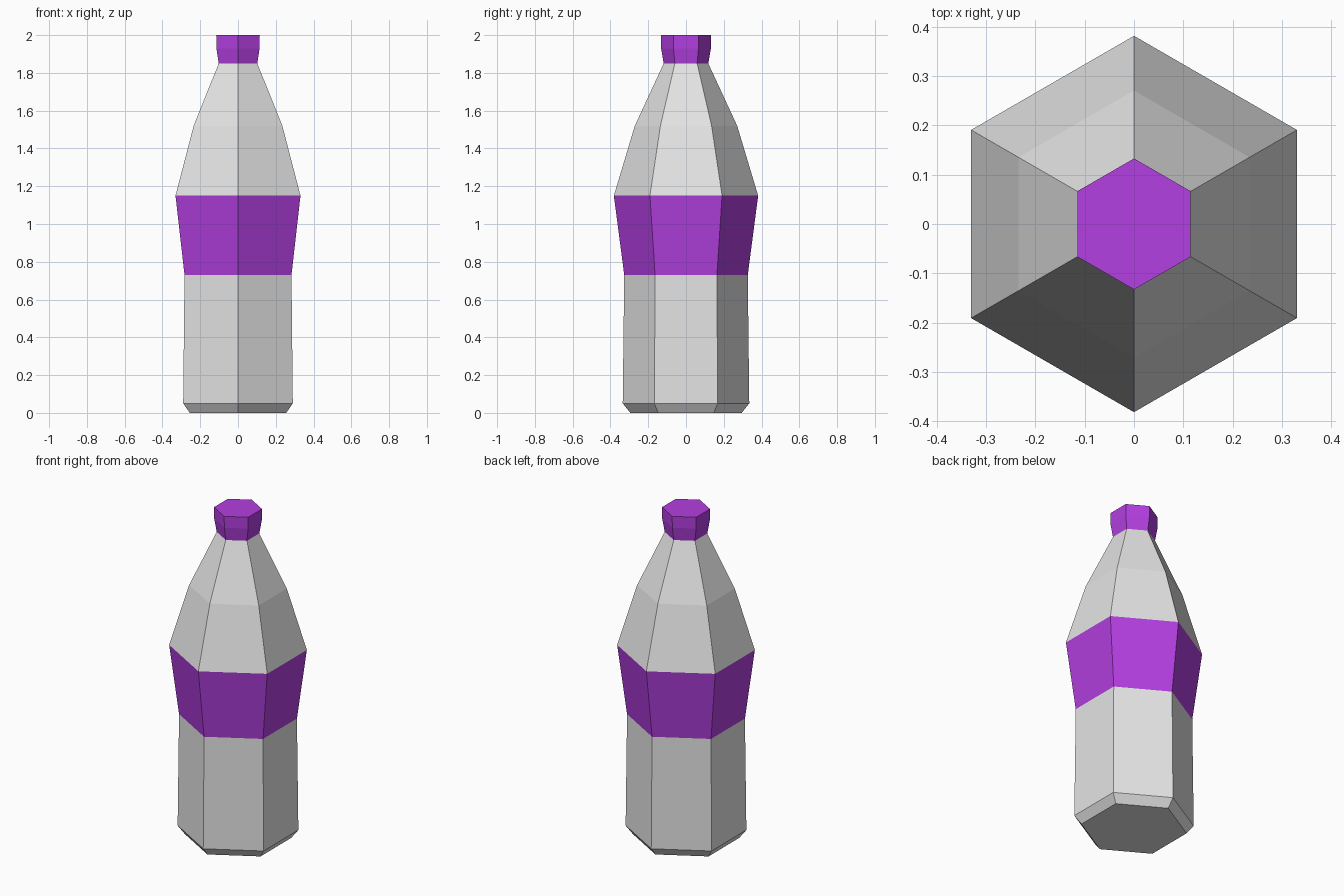
import bpy, bmesh, math

if "Cube" in bpy.data.objects:
    bpy.data.objects.remove(bpy.data.objects["Cube"])


def material(name, color):
    m = bpy.data.materials.new(name)
    m.diffuse_color = (*color, 1)
    m.use_nodes = True
    m.node_tree.nodes["Principled BSDF"].inputs["Base Color"].default_value = m.diffuse_color
    return m


grey = material("light grey", (0.78, 0.78, 0.78))
purple = material("purple", (0.45, 0.05, 0.75))
SIDES = 6


def lathe(name, profile, mats, close_bottom=False, close_top=False):
    """Sweep (radius, z) points round z as a hexagon with corners on the y axis."""
    bm = bmesh.new()
    rings = []
    for r, z in profile:
        angles = [math.pi / 2 + math.tau * i / SIDES for i in range(SIDES)]
        rings.append([bm.verts.new((r * math.cos(a), r * math.sin(a), z)) for a in angles])
    for lo, hi in zip(rings, rings[1:]):
        for i in range(SIDES):
            j = (i + 1) % SIDES
            bm.faces.new((lo[i], lo[j], hi[j], hi[i]))
    if close_bottom:
        bm.faces.new(rings[0][::-1])
    if close_top:
        bm.faces.new(rings[-1])
    mesh = bpy.data.meshes.new(name)
    bm.to_mesh(mesh)
    bm.free()
    for m in mats:
        mesh.materials.append(m)
    obj = bpy.data.objects.new(name, mesh)
    bpy.context.collection.objects.link(obj)
    return obj


# Bottle body with a purple label band
body = lathe("bottle_body",
             [(0.295, 0), (0.335, 0.05), (0.327, 0.73), (0.382, 1.15),
              (0.271, 1.52), (0.118, 1.85)],
             [grey, purple], close_bottom=True)
for f in body.data.polygons:
    f.material_index = int(0.73 < f.center.z < 1.15)

# Flared cap, closed on top
lathe("bottle_cap", [(0.118, 1.85), (0.132, 1.93), (0.133, 2.0)], [purple], close_top=True)
